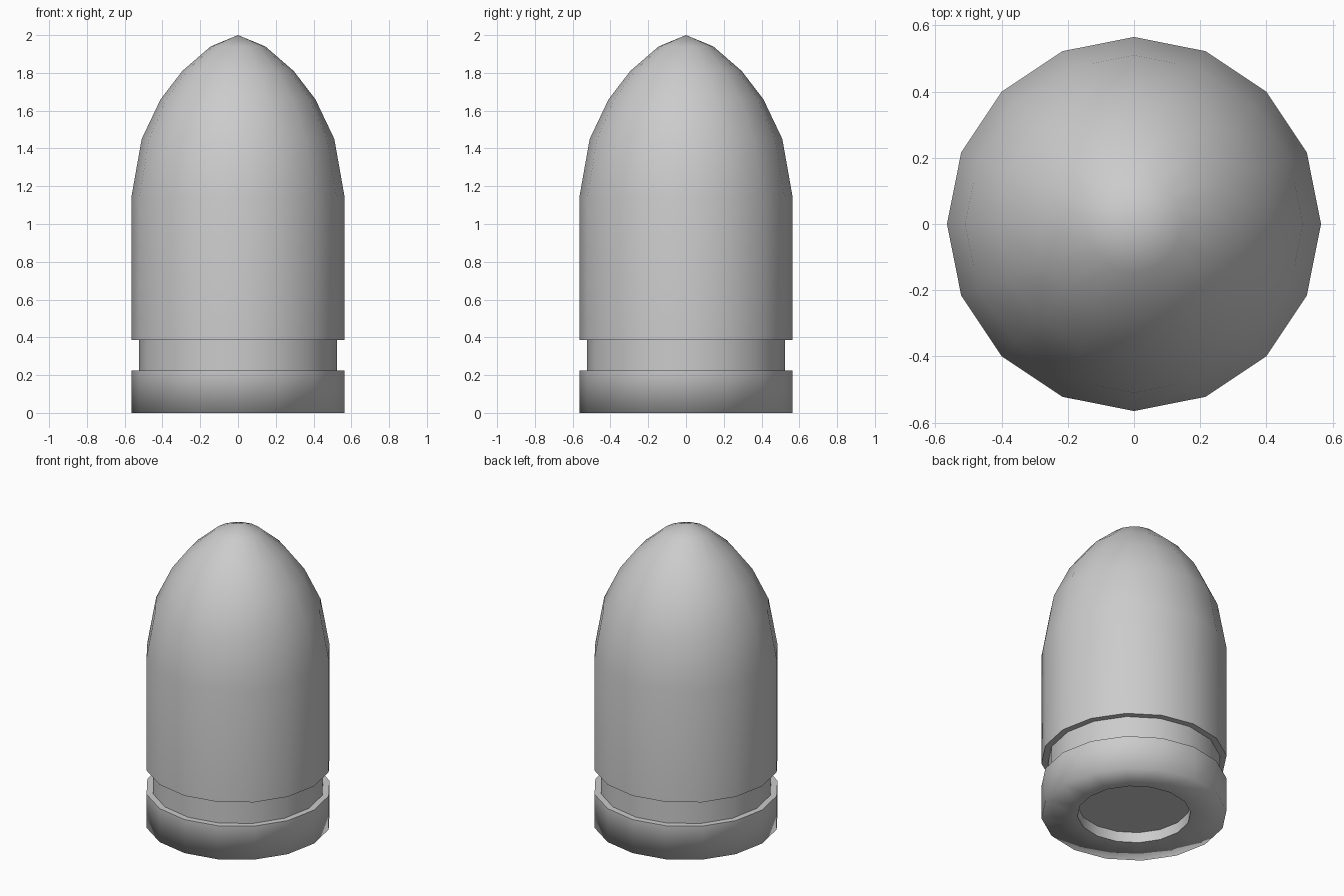
import bpy, bmesh, math

if "Cube" in bpy.data.objects:
    bpy.data.objects.remove(bpy.data.objects["Cube"])

SIDES = 16
# Profile from recessed base floor to tip: (radius, height, sharp edge)
PROFILE = [
    (0.345, 0.07, True), (0.345, 0.0, True),                    # base recess
    (0.565, 0.0, False), (0.565, 0.225, True),                  # rim
    (0.525, 0.225, True), (0.525, 0.385, True),                 # groove
    (0.565, 0.385, True), (0.565, 1.14, False),                 # straight body
    (0.51, 1.45, False), (0.41, 1.66, False),                   # rounded nose
    (0.295, 1.81, False), (0.145, 1.94, False),
]
TIP_Z = 2.0

bm = bmesh.new()


def ring(r, z):
    return [bm.verts.new((r * math.cos(2 * math.pi * i / SIDES),
                          r * math.sin(2 * math.pi * i / SIDES), z))
            for i in range(SIDES)]


# Walls between neighbouring rings
rings = [ring(r, z) for r, z, _ in PROFILE]
for a, b in zip(rings, rings[1:]):
    for i in range(SIDES):
        j = (i + 1) % SIDES
        bm.faces.new((a[i], a[j], b[j], b[i]))

# Recess floor and pointed tip
bm.faces.new(rings[0][::-1])
tip = bm.verts.new((0, 0, TIP_Z))
for i in range(SIDES):
    bm.faces.new((rings[-1][i], rings[-1][(i + 1) % SIDES], tip))

# Smooth shading with crisp groove and recess edges
for f in bm.faces:
    f.smooth = True
for verts, (_, _, sharp) in zip(rings, PROFILE):
    if sharp:
        for i in range(SIDES):
            bm.edges.get((verts[i], verts[(i + 1) % SIDES])).smooth = False

bmesh.ops.recalc_face_normals(bm, faces=bm.faces)
mesh = bpy.data.meshes.new("bullet")
bm.to_mesh(mesh)
bm.free()
bpy.context.collection.objects.link(bpy.data.objects.new("bullet", mesh))
